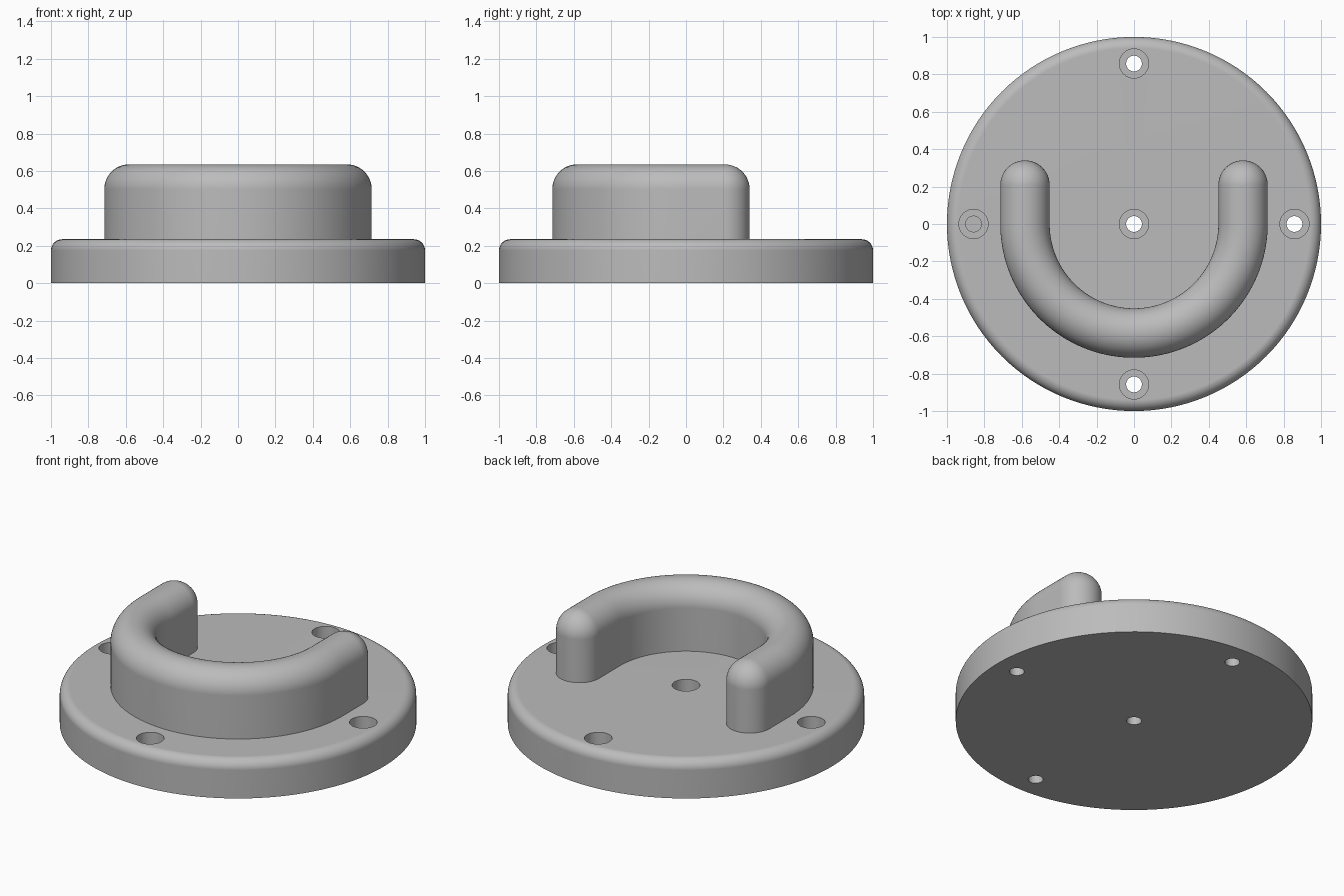
import bpy, bmesh
from math import sin, cos, pi, radians
from mathutils import Vector

cube = bpy.data.objects.get("Cube")
if cube:
    bpy.data.objects.remove(cube)

grey = bpy.data.materials.new("plain grey")
grey.use_nodes = True
grey.diffuse_color = (0.5, 0.5, 0.5, 1)
grey.node_tree.nodes["Principled BSDF"].inputs["Base Color"].default_value = grey.diffuse_color

PLATE_TOP, PLATE_FILLET = 0.235, 0.06
HOLE_RADIUS, BORE_RADIUS, HOLE_CIRCLE = 0.042, 0.078, 0.858
HOOK_TOP, HOOK_RADIUS = 0.635, 0.132    # wall half thickness and top rounding
BEND_RADIUS, LEG_END = 0.583, 0.208     # centre line of the U


def fillet(radius, r, z, steps):
    """Quarter round from vertical to horizontal, centred at (r, z)."""
    return [(r + radius * cos(a), z + radius * sin(a))
            for a in (pi / 2 * i / steps for i in range(steps + 1))]


def sweep(name, profile, loop):
    """Carry an (outward, z) profile round a closed loop of (centre, direction)."""
    bm = bmesh.new()
    rings = [[bm.verts.new((c.x + d.x * r, c.y + d.y * r, z)) for r, z in profile]
             for c, d in loop]
    for a, b in zip(rings, rings[1:] + rings[:1]):
        for i in range(len(profile) - 1):
            bm.faces.new((a[i], b[i], b[i + 1], a[i + 1]))
    bmesh.ops.remove_doubles(bm, verts=bm.verts, dist=1e-5)
    bmesh.ops.dissolve_degenerate(bm, edges=bm.edges, dist=1e-5)
    bmesh.ops.recalc_face_normals(bm, faces=bm.faces)
    mesh = bpy.data.meshes.new(name)
    bm.to_mesh(mesh)
    bm.free()
    mesh.materials.append(grey)
    obj = bpy.data.objects.new(name, mesh)
    bpy.context.collection.objects.link(obj)
    return obj


def arc(centre, start, end, steps):
    return [(centre, Vector((cos(a), sin(a))))
            for a in (start + (end - start) * i / steps for i in range(steps + 1))]


def activate(obj):
    bpy.ops.object.select_all(action='DESELECT')
    obj.select_set(True)
    bpy.context.view_layer.objects.active = obj


def smooth(obj):
    activate(obj)
    bpy.ops.object.shade_smooth_by_angle(angle=radians(35))
    weighted = obj.modifiers.new("weighted normals", 'WEIGHTED_NORMAL')
    weighted.keep_sharp = True


# Round base plate with a softened upper rim
rim = fillet(PLATE_FILLET, 1 - PLATE_FILLET, PLATE_TOP - PLATE_FILLET, 10)
base_plate = sweep("base_plate", [(0, 0), (1, 0)] + rim + [(0, PLATE_TOP)],
                   arc(Vector((0, 0)), 0, 2 * pi, 128)[:-1])

# Five counterbored screw holes
bore = [(0, -0.1), (HOLE_RADIUS, -0.1), (HOLE_RADIUS, 0.1),
        (BORE_RADIUS, 0.1), (BORE_RADIUS, 0.4), (0, 0.4)]
for x, y in ((0, 0), (1, 0), (-1, 0), (0, 1), (0, -1)):
    centre = Vector((x, y)) * HOLE_CIRCLE
    cutter = sweep("hole_cutter", bore, arc(centre, 0, 2 * pi, 40)[:-1])
    cutter.hide_render = True
    cut = base_plate.modifiers.new("screw hole", 'BOOLEAN')
    cut.operation, cut.solver, cut.object = 'DIFFERENCE', 'EXACT', cutter
    activate(base_plate)
    bpy.ops.object.modifier_apply(modifier=cut.name)
    bpy.data.objects.remove(cutter)
smooth(base_plate)

# U-shaped wall with a fully rounded top and domed ends
left_end, right_end = Vector((-BEND_RADIUS, LEG_END)), Vector((BEND_RADIUS, LEG_END))
bend = [(d * BEND_RADIUS, d) for c, d in arc(Vector((0, 0)), pi, 2 * pi, 72)]
path = [(left_end, Vector((-1, 0)))] + bend + [(right_end, Vector((1, 0)))]
loop = (path + arc(right_end, 0, pi, 24)[1:-1]
        + [(c, -d) for c, d in reversed(path)]
        + arc(left_end, 0, pi, 24)[1:-1])
foot = PLATE_TOP - 0.01
section = [(0, foot), (HOOK_RADIUS, foot)] + fillet(HOOK_RADIUS, 0, HOOK_TOP - HOOK_RADIUS, 12)
smooth(sweep("u_shaped_wall", section, loop))
